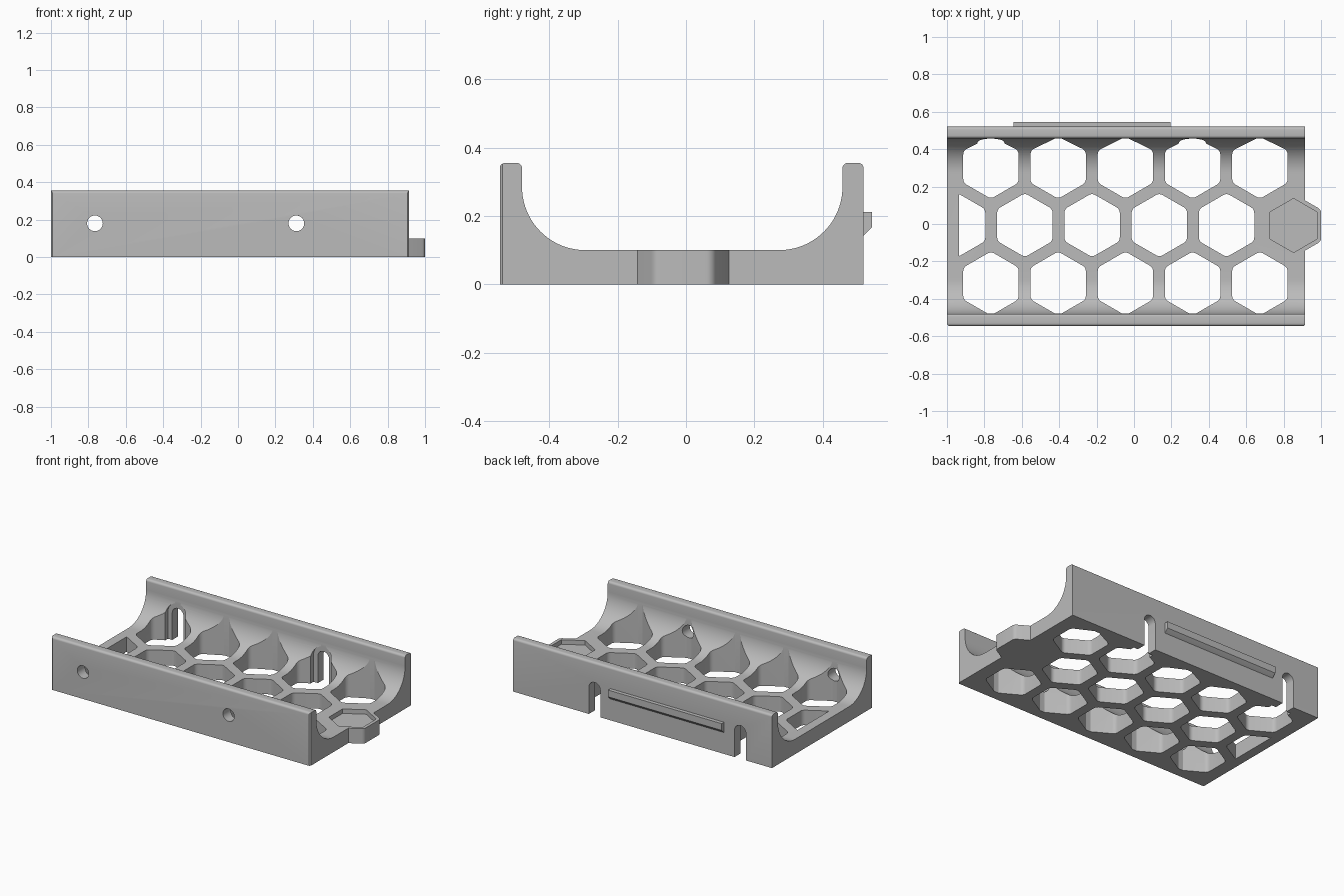
import bpy, bmesh, math

if "Cube" in bpy.data.objects:
    bpy.data.objects.remove(bpy.data.objects["Cube"])

grey = bpy.data.materials.new("plain grey")
grey.use_nodes = True
colour = (0.5, 0.5, 0.5, 1)
grey.diffuse_color = colour
grey.node_tree.nodes["Principled BSDF"].inputs["Base Color"].default_value = colour

PLACE = {"x": lambda a, b, d: (d, a, b),
         "y": lambda a, b, d: (a, d, b),
         "z": lambda a, b, d: (a, b, d)}


def prism(name, outlines, lo, hi, axis):
    """Extrude counter-clockwise outlines along an axis into one closed object."""
    if axis == "y":  # keeps normals outward, as x-z is a left-handed pair
        lo, hi = hi, lo
    bm = bmesh.new()
    for pts in outlines:
        low = [bm.verts.new(PLACE[axis](a, b, lo)) for a, b in pts]
        high = [bm.verts.new(PLACE[axis](a, b, hi)) for a, b in pts]
        bm.faces.new(low[::-1])
        bm.faces.new(high)
        for i in range(len(pts)):
            bm.faces.new((low[i - 1], low[i], high[i], high[i - 1]))
    bm.normal_update()
    mesh = bpy.data.meshes.new(name)
    bm.to_mesh(mesh)
    bm.free()
    obj = bpy.data.objects.new(name, mesh)
    bpy.context.collection.objects.link(obj)
    mesh.materials.append(grey)
    return obj


def arc(cx, cy, r, start, end, steps):
    angles = [math.radians(start + (end - start) * i / steps) for i in range(steps + 1)]
    return [(cx + r * math.cos(a), cy + r * math.sin(a)) for a in angles]


def hexagon(cx, cy, apothem, rounding, steps=6):
    """Point-up hexagon with rounded corners."""
    pts = []
    for k in range(6):
        a = 30 + 60 * k
        reach = (apothem - rounding) / math.cos(math.pi / 6)
        x, y = cx + reach * math.cos(math.radians(a)), cy + reach * math.sin(math.radians(a))
        pts += arc(x, y, rounding, a - 30, a + 30, steps)
    return pts


def cell(cx, cy):
    """Honeycomb opening kept clear of the walls and the open end."""
    return [(x, min(max(y, FRONT_IN + 0.001), BACK_IN - 0.001))
            for x, y in hexagon(cx, cy, 0.148, 0.035) if x > -0.938]


def arch(cx, half):
    """Slot open at the bottom with a round top."""
    return [(cx - half, -0.1), (cx + half, -0.1)] + arc(cx, SCREW_Z, half, 0, 180, 16)


def combine(target, tool, operation):
    """Apply a boolean with the first solver that changes the target properly."""
    tool.hide_render = True
    before = len(target.data.polygons)
    mod = target.modifiers.new(tool.name, "BOOLEAN")
    mod.object, mod.operation = tool, operation
    for solver in ("MANIFOLD", "EXACT", "FLOAT"):
        mod.solver = solver
        deps = bpy.context.evaluated_depsgraph_get()
        if len(target.evaluated_get(deps).data.polygons) > before:
            bpy.context.view_layer.objects.active = target
            bpy.ops.object.modifier_apply(modifier=mod.name)
            break
    else:
        target.modifiers.remove(mod)
    bpy.data.objects.remove(tool)


LEFT, RIGHT = -1.0, 0.915
FRONT, BACK, TOP, FLOOR = -0.545, 0.52, 0.355, 0.10
FRONT_IN, BACK_IN = -0.48, 0.458
FILLET, EDGE = 0.185, 0.015
PITCH, ROW, MID_Y = 0.3595, 0.312, -0.006
SCREW_X, SCREW_Z = (-0.765, 0.312), 0.18

# Cradle body: two walls blending into a flat floor
profile = [(FRONT, 0), (BACK, 0)]
profile += arc(BACK - EDGE, TOP - EDGE, EDGE, 0, 90, 5)
profile += arc(BACK_IN + EDGE, TOP - EDGE, EDGE, 90, 180, 5)
profile += arc(BACK_IN - FILLET, FLOOR + FILLET, FILLET, 0, -90, 20)
profile += arc(FRONT_IN + FILLET, FLOOR + FILLET, FILLET, 270, 180, 20)
profile += arc(FRONT_IN - EDGE, TOP - EDGE, EDGE, 0, 90, 5)
profile += arc(FRONT + EDGE, TOP - EDGE, EDGE, 90, 180, 5)
body = prism("cradle_body", [profile], LEFT, RIGHT, "x")

# Small chamfer on the upright front corners
C = 0.008
chamfers = [[(RIGHT - 2 * C, FRONT - C), (RIGHT + C, FRONT - C), (RIGHT + C, FRONT + 2 * C)],
            [(LEFT + 2 * C, FRONT - C), (LEFT - C, FRONT + 2 * C), (LEFT - C, FRONT - C)]]
combine(body, prism("corner_chamfers", chamfers, -0.1, 0.5, "z"), "DIFFERENCE")

# End tab with a shallow hexagonal recess
TAB_X = 0.853
combine(body, prism("tab", [hexagon(TAB_X, -0.008, 0.147, 0.03)], 0, FLOOR, "z"), "UNION")
combine(body, prism("tab_recess", [hexagon(TAB_X, -0.008, 0.125, 0.002, 1)], 0.07, 0.3, "z"), "DIFFERENCE")

# Honeycomb openings: two full rows and a staggered middle row
cells = [cell(-0.765 + PITCH * i, MID_Y + s * ROW) for s in (-1, 1) for i in range(5)]
cells += [cell(-0.943 + PITCH * i, MID_Y) for i in range(5)]
combine(body, prism("honeycomb", cells, -0.1, 0.5, "z"), "DIFFERENCE")

# Back slots with wider inner reliefs, and front screw holes
reliefs = [arch(x, 0.074) for x in SCREW_X]
combine(body, prism("slot_relief", reliefs, 0.3, BACK_IN - 0.0005, "y"), "DIFFERENCE")
combine(body, prism("slots", [arch(x, 0.042) for x in SCREW_X], 0.4, 0.7, "y"), "DIFFERENCE")
holes = [arc(x, SCREW_Z, 0.042, 0, 345, 23) for x in SCREW_X]
combine(body, prism("screw_holes", holes, -0.7, -0.4, "y"), "DIFFERENCE")

# Catch ridge on the back wall, sloped underneath
ridge = prism("catch_ridge", [[(BACK - 0.005, 0.14), (BACK, 0.143), (0.545, 0.167),
                               (0.545, 0.212), (BACK - 0.005, 0.212)]], -0.645, 0.195, "x")

for obj in (body, ridge):
    bpy.ops.object.select_all(action="DESELECT")
    obj.select_set(True)
    bpy.context.view_layer.objects.active = obj
    bpy.ops.object.shade_smooth_by_angle(angle=math.radians(25))
